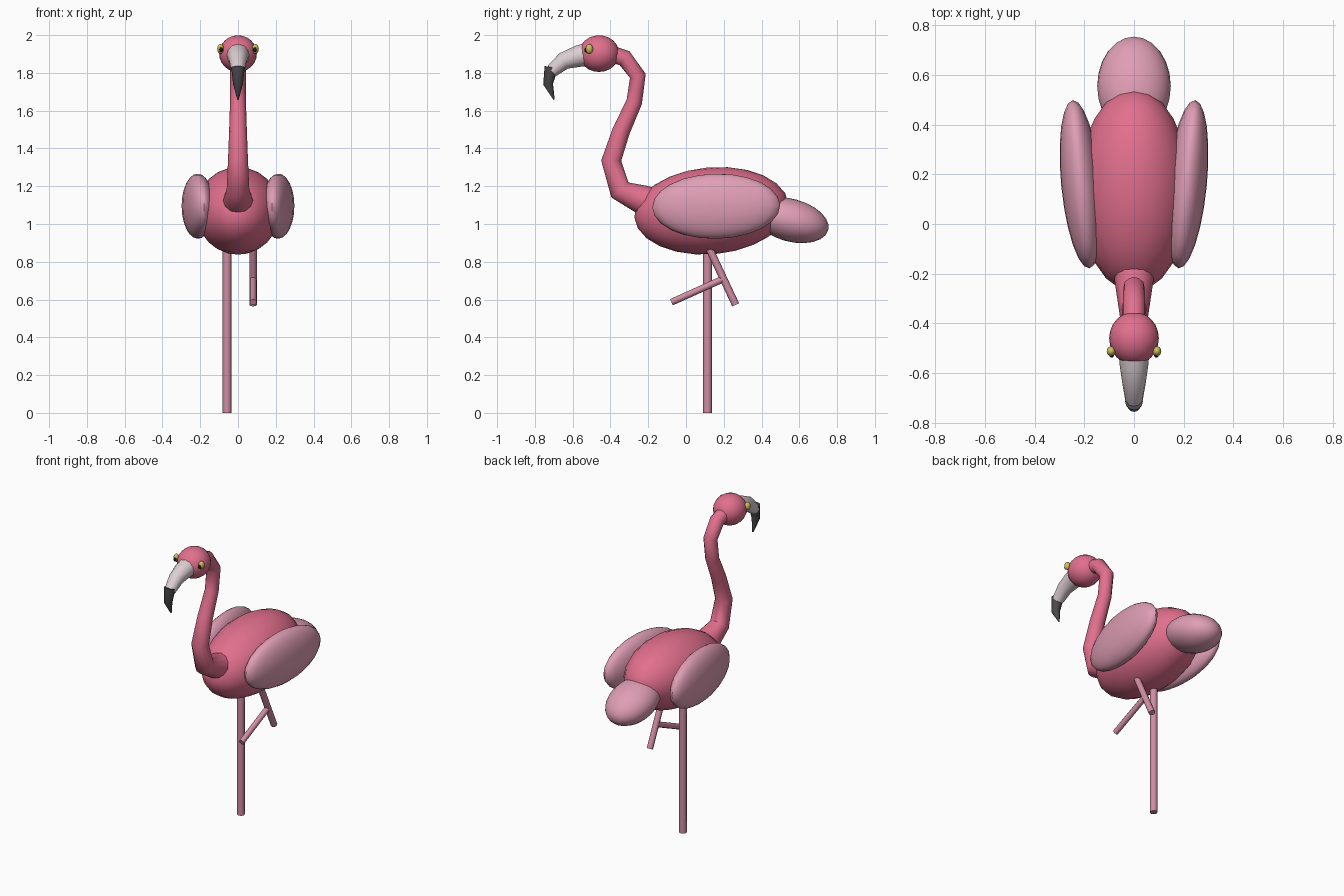
import bpy
import bmesh
from math import radians, sin, cos, pi
from mathutils import Vector, Matrix

cube = bpy.data.objects.get("Cube")
if cube:
    bpy.data.objects.remove(cube, do_unlink=True)


def material(name, rgb):
    mat = bpy.data.materials.new(name)
    mat.use_nodes = True
    mat.diffuse_color = (*rgb, 1)
    mat.node_tree.nodes["Principled BSDF"].inputs["Base Color"].default_value = (*rgb, 1)
    return mat


PINK = material("rose pink", (0.76, 0.16, 0.27))
PALE = material("pale pink", (0.74, 0.34, 0.46))
LEG = material("leg pink", (0.64, 0.27, 0.37))
HORN = material("light beak grey", (0.72, 0.62, 0.65))
DARK = material("dark beak grey", (0.07, 0.065, 0.07))
GOLD = material("eye yellow", (0.62, 0.52, 0.1))
BLACK = material("pupil black", (0.01, 0.01, 0.01))


def finish(name, bm, mat):
    bmesh.ops.recalc_face_normals(bm, faces=bm.faces)
    mesh = bpy.data.meshes.new(name)
    bm.to_mesh(mesh)
    bm.free()
    mesh.materials.append(mat)
    obj = bpy.data.objects.new(name, mesh)
    bpy.context.collection.objects.link(obj)
    bpy.ops.object.select_all(action='DESELECT')
    obj.select_set(True)
    bpy.context.view_layer.objects.active = obj
    bpy.ops.object.shade_smooth_by_angle(angle=radians(50))
    return obj


def ellipsoid(name, mat, centre, radii, tilt=0, turn=0, segments=24, rings=12):
    """Ellipsoid pitched about x by tilt and yawed about z by turn."""
    bm = bmesh.new()
    bmesh.ops.create_uvsphere(bm, u_segments=segments, v_segments=rings, radius=1)
    bm.transform(Matrix.Translation(centre)
                 @ Matrix.Rotation(radians(turn), 4, 'Z')
                 @ Matrix.Rotation(radians(tilt), 4, 'X')
                 @ Matrix.Diagonal((*radii, 1)))
    return finish(name, bm, mat)


def tube(name, mat, x, path, sides=12):
    """Capped round tube along (y, z, radius) points in a plane of constant x."""
    bm = bmesh.new()
    points = [Vector((x, y, z)) for y, z, r in path]
    loops = []
    for i, p in enumerate(points):
        before, after = points[max(i - 1, 0)], points[min(i + 1, len(points) - 1)]
        t = Vector((0, 0, 0))
        if i > 0:
            t += (p - before).normalized()
        if i < len(points) - 1:
            t += (after - p).normalized()
        side = Vector((1, 0, 0))
        up = side.cross(t.normalized())
        r = path[i][2]
        angles = [2 * pi * k / sides for k in range(sides)]
        loops.append([bm.verts.new(p + r * (cos(a) * side + sin(a) * up)) for a in angles])
    for a, b in zip(loops, loops[1:]):
        for k in range(sides):
            n = (k + 1) % sides
            bm.faces.new((a[k], a[n], b[n], b[k]))
    bm.faces.new(loops[0])
    bm.faces.new(loops[-1])
    return finish(name, bm, mat)


# Body, tail and wings
ellipsoid("body", PINK, (0, 0.135, 1.07), (0.225, 0.41, 0.23), tilt=5)
ellipsoid("tail", PALE, (0, 0.555, 1.02), (0.148, 0.205, 0.113), tilt=-15)
for label, s in (("left", 1), ("right", -1)):
    ellipsoid(label + "_wing", PALE, (s * 0.213, 0.16, 1.094),
              (0.08, 0.34, 0.172), tilt=1, turn=-s * 5.6)

# Curved neck and head
tube("neck", PINK, 0, [(-0.07, 1.08, 0.085), (-0.23, 1.128, 0.078), (-0.35, 1.18, 0.06),
                       (-0.396, 1.335, 0.053), (-0.343, 1.493, 0.047), (-0.274, 1.646, 0.042),
                       (-0.255, 1.784, 0.043), (-0.325, 1.878, 0.045), (-0.4, 1.9, 0.045)])
ellipsoid("head", PINK, (0, -0.46, 1.902), (0.1, 0.107, 0.097))

# Hooked beak with a dark tip
tube("beak_base", HORN, 0, [(-0.52, 1.897, 0.062), (-0.572, 1.888, 0.057),
                            (-0.648, 1.863, 0.046), (-0.71, 1.81, 0.035)])
tube("beak_tip", DARK, 0, [(-0.713, 1.83, 0.036), (-0.73, 1.741, 0.026), (-0.699, 1.659, 0.004)])

# Eyes with small forward pupils
for label, s in (("left", 1), ("right", -1)):
    ellipsoid(label + "_eye", GOLD, (s * 0.092, -0.512, 1.927), (0.018, 0.02, 0.026),
              segments=12, rings=8)
    ellipsoid(label + "_pupil", BLACK, (s * 0.09, -0.528, 1.922), (0.01, 0.01, 0.013),
              segments=8, rings=6)

# Standing leg and folded leg
tube("standing_leg", LEG, -0.058, [(0.114, 0, 0.023), (0.114, 0.92, 0.023)], sides=8)
tube("raised_thigh", LEG, 0.08, [(0.1, 0.92, 0.02), (0.263, 0.572, 0.02)], sides=8)
tube("raised_shin", LEG, 0.08, [(0.195, 0.708, 0.018), (-0.077, 0.586, 0.018)], sides=8)
